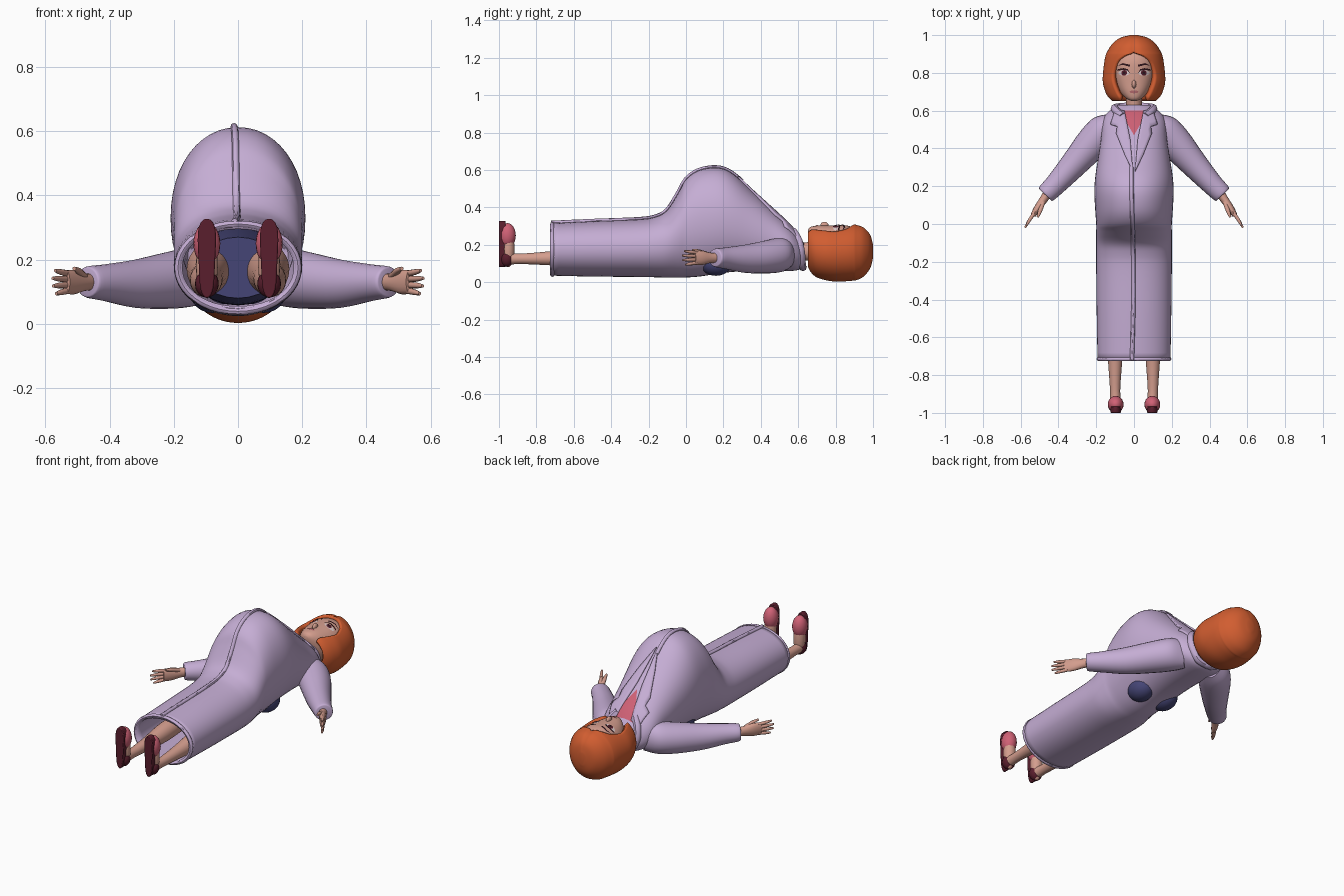
import bpy, bmesh, math
from mathutils import Vector
from mathutils.bvhtree import BVHTree

if "Cube" in bpy.data.objects:
    bpy.data.objects.remove(bpy.data.objects["Cube"])
made = []


def material(name, r, g, b):
    m = bpy.data.materials.new(name)
    m.use_nodes = True
    m.diffuse_color = (r, g, b, 1)
    bsdf = m.node_tree.nodes["Principled BSDF"]
    bsdf.inputs["Base Color"].default_value = (r, g, b, 1)
    bsdf.inputs["Roughness"].default_value = 0.7
    return m


LILAC = material("lilac cloth", .56, .42, .66)
ORANGE = material("orange hair", .64, .11, .03)
SKIN = material("skin", .66, .34, .27)
MAROON = material("maroon rubber", .10, .013, .026)
PINK = material("pink", .63, .12, .18)
NAVY = material("navy cloth", .06, .06, .18)
DARK = material("dark lash", .03, .008, .012)
WHITE = material("eye white", .75, .62, .62)
LIP = material("lip", .45, .14, .15)


def finish(name, bm, mat):
    bmesh.ops.recalc_face_normals(bm, faces=bm.faces)
    me = bpy.data.meshes.new(name)
    bm.to_mesh(me)
    bm.free()
    me.materials.append(mat)
    ob = bpy.data.objects.new(name, me)
    bpy.context.collection.objects.link(ob)
    made.append(ob)
    return ob


def smooth_rows(rows, steps):
    """Catmull-Rom interpolation between rows of numbers."""
    out = []
    for i in range(len(rows) - 1):
        p0, p1, p2, p3 = rows[max(i - 1, 0)], rows[i], rows[i + 1], rows[min(i + 2, len(rows) - 1)]
        for s in range(steps):
            t = s / steps
            out.append([.5 * (2 * b + (c - a) * t + (2 * a - 5 * b + 4 * c - d) * t * t
                              + (3 * b - a - 3 * c + d) * t ** 3)
                        for a, b, c, d in zip(p0, p1, p2, p3)])
    return out + [list(rows[-1])]


def tube(name, rows, mat, n=24, steps=4, power=2, caps=(True, True), mirror=1, part=0):
    """Loft of rings: centre x, y, z, side radius, up radius, front gap half-width."""
    axis = Vector(rows[-1][:2]) - Vector(rows[0][:2])
    side = Vector((-axis.y, axis.x, 0)).normalized()
    gapped = len(rows[0]) > 5
    bm = bmesh.new()
    rings = []
    for r in smooth_rows(rows, steps):
        gap = math.asin(min(.95, max(0, r[5]) / r[3])) if gapped else 0
        ring = []
        for k in range(n):
            t = gap + (2 * math.pi - 2 * gap) * k / (n - 1 if gapped else n)
            s, c = math.sin(t), math.cos(t)
            near = min(t, 2 * math.pi - t)
            dent = 1 - part * math.exp(-(near / .12) ** 2)
            u = math.copysign(abs(s) ** (2 / power), s) * r[3] * dent
            v = math.copysign(abs(c) ** (2 / power), c) * r[4] * dent
            p = Vector(r[:3]) + side * u + Vector((0, 0, v))
            p.x *= mirror
            ring.append(bm.verts.new(p))
        rings.append(ring)
    for a, b in zip(rings, rings[1:]):
        for k in range(n - 1 if gapped else n):
            j = (k + 1) % n
            bm.faces.new((a[k], a[j], b[j], b[k]))
    for ring, cap in ((rings[0], caps[0]), (rings[-1], caps[1])):
        if cap:
            bm.faces.new(ring)
    if gapped:
        bmesh.ops.remove_doubles(bm, verts=bm.verts, dist=.0005)
    return finish(name, bm, mat)


def along_y(rows):
    """Turn y, half width, low z, high z (and gap) into tube rows."""
    return [(0, r[0], (r[2] + r[3]) / 2, r[1], (r[3] - r[2]) / 2, *r[4:]) for r in rows]


def ball(name, centre, radii, mat):
    bm = bmesh.new()
    bmesh.ops.create_uvsphere(bm, u_segments=20, v_segments=12, radius=1)
    for v in bm.verts:
        v.co = Vector(a * b + c for a, b, c in zip(v.co, radii, centre))
    return finish(name, bm, mat)


def thicken(ob, depth):
    m = ob.modifiers.new("thickness", "SOLIDIFY")
    m.thickness, m.offset = depth, -1


def surface(ob):
    return BVHTree.FromPolygons([v.co for v in ob.data.vertices],
                                [p.vertices[:] for p in ob.data.polygons])


def height(tree, x, y):
    hit = tree.ray_cast(Vector((x, y, 2)), Vector((0, 0, -1)))[0]
    return hit.z if hit else .2


def drape(name, outline, tree, mat, lift, flip=1, depth=0):
    """Thin plate that follows a surface below it."""
    bm = bmesh.new()
    bm.faces.new([bm.verts.new((x * flip, y, 0)) for x, y in outline])
    bmesh.ops.triangulate(bm, faces=bm.faces)
    bmesh.ops.subdivide_edges(bm, edges=bm.edges, cuts=3, use_grid_fill=True)
    for v in bm.verts:
        v.co.z = height(tree, v.co.x, v.co.y) + lift
    ob = finish(name, bm, mat)
    if sum(p.normal.z for p in ob.data.polygons) < 0:
        ob.data.flip_normals()
    if depth:
        thicken(ob, depth)


def oval(cx, cy, rx, ry, n=14):
    return [(cx + rx * math.cos(2 * math.pi * k / n), cy + ry * math.sin(2 * math.pi * k / n))
            for k in range(n)]


def cord(name, points, radius, mat, cyclic=False):
    cu = bpy.data.curves.new(name, "CURVE")
    cu.dimensions, cu.bevel_depth, cu.bevel_resolution, cu.use_fill_caps = "3D", radius, 2, True
    sp = cu.splines.new("POLY")
    sp.points.add(len(points) - 1)
    for p, q in zip(sp.points, points):
        p.co = (*q, 1)
    sp.use_cyclic_u = cyclic
    tmp = bpy.data.objects.new(name, cu)
    me = bpy.data.meshes.new_from_object(tmp)
    bpy.data.objects.remove(tmp)
    bm = bmesh.new()
    bm.from_mesh(me)
    return finish(name, bm, mat)


# Long coat with rounded belly, open at the hem
coat = tube("coat", along_y([
    (-.72, .193, .035, .315), (-.5, .197, .03, .325), (-.25, .2, .028, .335), (-.16, .2, .026, .35),
    (-.1, .2, .025, .385), (-.04, .2, .024, .48), (0, .2, .025, .55), (.07, .205, .03, .598),
    (.17, .21, .045, .612), (.25, .205, .055, .58), (.35, .19, .06, .49), (.45, .175, .06, .4),
    (.55, .165, .06, .31), (.6, .13, .065, .255), (.63, .085, .085, .21)]),
    LILAC, n=48, power=2.1, caps=(False, True))
cloth = surface(coat)
thicken(coat, .02)
hem = [(.187 * math.sin(t), -.715, .175 + .136 * math.cos(t))
       for t in (2 * math.pi * k / 40 for k in range(40))]
cord("coat_hem", hem, .011, LILAC, True)

# Front edge, lapels and collar
edge = [(-.008 - .006 * math.sin(5 * y), y, height(cloth, -.008, y) + .003)
        for y in (-.72 + .02 * k for k in range(52))]
cord("coat_front_edge", edge, .011, LILAC)
drape("shirt", [(-.06, .6), (.06, .6), (.035, .53), (0, .47), (-.035, .53)], cloth, PINK, .004)
for s, tag in ((1, "left"), (-1, "right")):
    drape(tag + "_lapel", [(.005, .28), (.02, .45), (.05, .6), (.1, .61), (.125, .53),
                           (.09, .52), (.095, .48), (.05, .37)], cloth, LILAC, .013, s, .012)
collar = smooth_rows([(.06, .57, .275), (.095, .6, .225), (.1, .615, .16), (.06, .62, .095), (0, .625, .08)], 5)
ring = collar + [(-x, y, z) for x, y, z in reversed(collar[:-1])]
cord("collar", ring, .021, LILAC)

# Under-clothes
tube("shorts", along_y([(-.28, .13, .08, .27), (-.1, .15, .06, .29), (.1, .15, .06, .3),
                        (.4, .12, .08, .28)]), NAVY)

# Neck and head
tube("neck", [(0, .52, .15, .06, .07), (0, .6, .16, .043, .05), (0, .7, .17, .043, .05)], SKIN)
head = tube("head", along_y([
    (.652, .015, .25, .28), (.665, .042, .2, .295), (.7, .076, .13, .302), (.75, .1, .1, .303),
    (.8, .113, .08, .304), (.86, .112, .08, .303), (.91, .1, .1, .285), (.95, .06, .14, .25)]),
    SKIN, n=40, power=2.2)
face = surface(head)
ball("nose", (0, .74, .303), (.012, .022, .02), SKIN)

# Bob hair with centre parting and face opening
hair = tube("hair", along_y([
    (1, .02, .13, .2, 0), (.985, .075, .075, .255, 0), (.95, .118, .03, .295, 0),
    (.91, .143, .01, .31, 0), (.893, .15, .008, .313, .045), (.86, .157, .005, .313, .088),
    (.8, .164, .003, .312, .11), (.75, .165, .01, .312, .108), (.7, .152, .025, .308, .09),
    (.67, .135, .05, .302, .075), (.652, .115, .08, .29, .07)]),
    ORANGE, n=56, caps=(True, False), part=.05)
thicken(hair, .03)

# Painted face
drape("lips", oval(0, .7, .024, .008), face, LIP, .004)
for s, tag in ((1, "left"), (-1, "right")):
    drape(tag + "_eye_white", oval(.053, .8, .03, .015), face, WHITE, .003, s)
    drape(tag + "_iris", oval(.052, .8, .015, .015), face, MAROON, .005, s)
    drape(tag + "_pupil", oval(.052, .8, .007, .008), face, DARK, .007, s)
    drape(tag + "_lash", [(.022, .8), (.035, .812), (.055, .816), (.09, .812), (.085, .82),
                          (.055, .825), (.033, .82)], face, DARK, .008, s)
    drape(tag + "_brow", [(.02, .832), (.06, .843), (.088, .836), (.06, .852), (.02, .843)],
          face, DARK, .004, s)

for s, tag in ((1, "left"), (-1, "right")):
    ball(tag + "_seat", (s * .08, .16, .1), (.07, .085, .066), NAVY)

    # Sleeve with turned cuff
    sleeve = tube(tag + "_sleeve", [
        (.09, .54, .15, .06, .08), (.15, .5, .145, .088, .092), (.22, .43, .135, .088, .088),
        (.32, .315, .125, .072, .075), (.41, .215, .128, .058, .058), (.462, .163, .13, .052, .05),
        (.47, .155, .13, .044, .042)], LILAC, mirror=s)

    # Hand
    tube(tag + "_palm", [(.44, .19, .13, .026, .028), (.475, .135, .13, .022, .027),
                         (.51, .085, .13, .019, .038), (.535, .045, .13, .014, .036)],
         SKIN, n=16, mirror=s)
    for i, reach in enumerate((.85, 1, .97, .78)):
        z = .157 - .018 * i
        tip = z + .006 * (1.5 - i)
        tube(f"{tag}_finger_{i + 1}", [
            (.527, .06, z, .01, .0095), (.527 + .03 * reach, .06 - .045 * reach, (z + tip) / 2, .009, .009),
            (.527 + .05 * reach, .06 - .08 * reach, tip, .005, .005)], SKIN, n=10, mirror=s)
    tube(tag + "_thumb", [(.48, .12, .148, .013, .012), (.497, .07, .165, .011, .01),
                          (.51, .035, .172, .006, .006)], SKIN, n=10, mirror=s)

    # Leg and foot
    tube(tag + "_leg", [(.097, -.95, .125, .03, .032), (.1, -.88, .125, .027, .028),
                        (.1, -.72, .128, .038, .038), (.1, -.58, .135, .05, .052),
                        (.095, -.42, .15, .052, .055), (.09, -.2, .17, .07, .08)], SKIN, mirror=s)
    ball(tag + "_foot", (s * .097, -.95, .18), (.034, .033, .1), SKIN)

    # Shoe: waisted sole, heel cup and toe cover
    bm = bmesh.new()
    base = []
    for k in range(28):
        t = 2 * math.pi * k / 28
        c = math.cos(t)
        w = .037 + .006 * c - .005 * math.cos(2 * t + math.pi) - .006 * (1 - c * c)
        base.append(bm.verts.new((s * .097 + w * math.sin(t), -1, .204 + .124 * c)))
    front = bmesh.ops.extrude_face_region(bm, geom=[bm.faces.new(base)])["geom"]
    bmesh.ops.translate(bm, vec=(0, .035, 0), verts=[g for g in front if isinstance(g, bmesh.types.BMVert)])
    sole = finish(tag + "_sole", bm, MAROON)
    bevel = sole.modifiers.new("round", "BEVEL")
    bevel.width, bevel.segments = .008, 2
    ball(tag + "_heel_cup", (s * .097, -.958, .125), (.037, .036, .043), MAROON)
    ball(tag + "_toe_cover", (s * .097, -.955, .25), (.042, .045, .066), PINK)

# Smooth shading with crisp edges
for ob in bpy.context.selected_objects:
    ob.select_set(False)
for ob in made:
    ob.select_set(True)
bpy.context.view_layer.objects.active = coat
bpy.ops.object.shade_smooth_by_angle(angle=math.radians(45))
